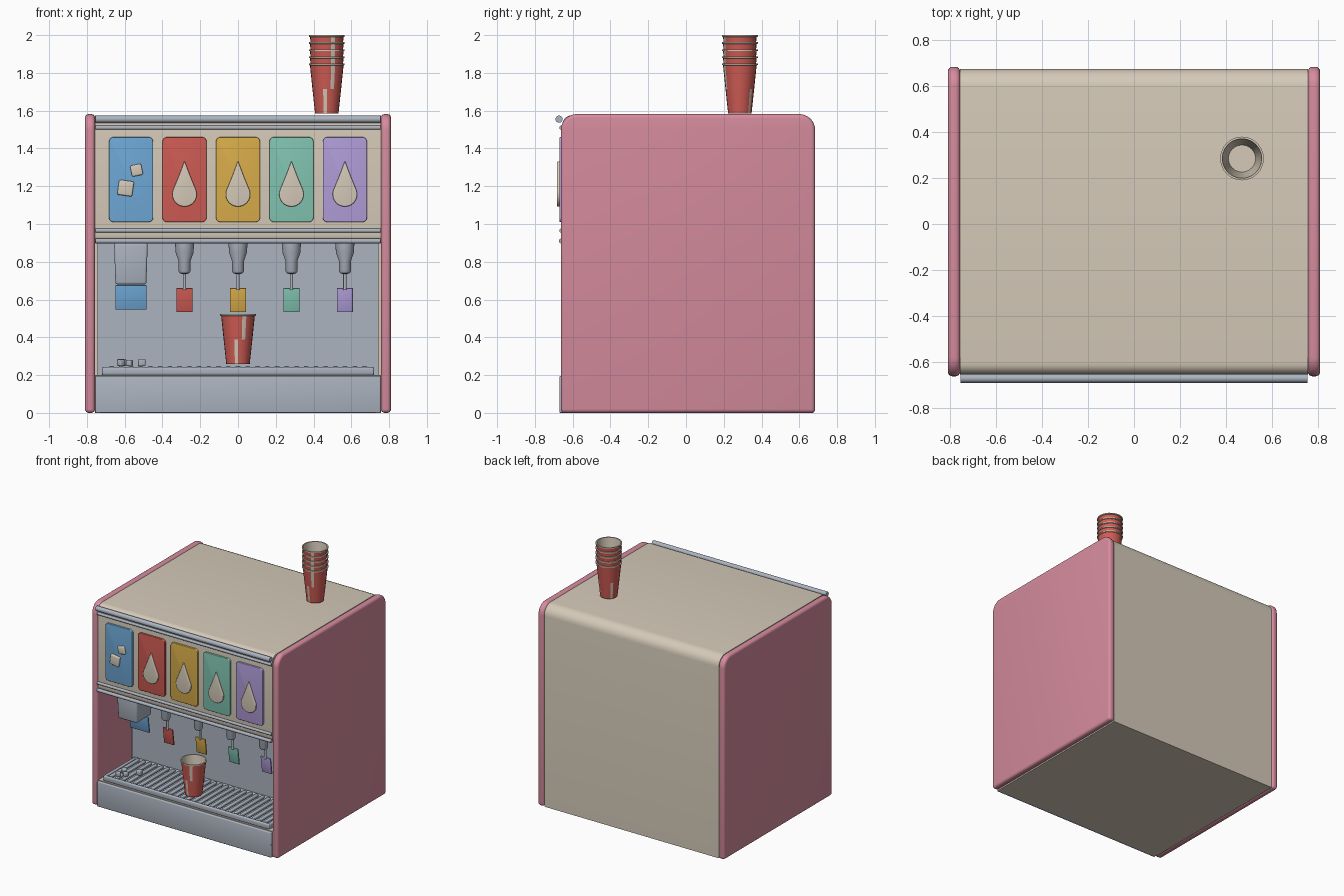
import bpy, bmesh, math
from mathutils import Matrix, Vector

if "Cube" in bpy.data.objects:
    bpy.data.objects.remove(bpy.data.objects["Cube"])


def material(name, *srgb):
    color = [(c / 255 / 12.92 if c < 11 else ((c / 255 + 0.055) / 1.055) ** 2.4) for c in srgb] + [1]
    m = bpy.data.materials.new(name)
    m.use_nodes = True
    m.diffuse_color = color
    m.node_tree.nodes["Principled BSDF"].inputs["Base Color"].default_value = color
    return m


PINK = material("pink", 214, 140, 158)
BEIGE = material("beige", 213, 202, 185)
STEEL = material("steel", 172, 180, 192)
BLUE = material("blue", 112, 170, 217)
RED = material("red", 208, 92, 84)
YELLOW = material("yellow", 219, 175, 75)
TEAL = material("teal", 131, 198, 179)
PURPLE = material("purple", 178, 159, 219)


def finish(bm, name, *mats):
    """Turn a bmesh into a smooth-by-angle object."""
    bmesh.ops.recalc_face_normals(bm, faces=bm.faces)
    mesh = bpy.data.meshes.new(name)
    bm.to_mesh(mesh)
    bm.free()
    ob = bpy.data.objects.new(name, mesh)
    bpy.context.collection.objects.link(ob)
    for m in mats:
        mesh.materials.append(m)
    bpy.ops.object.select_all(action="DESELECT")
    ob.select_set(True)
    bpy.context.view_layer.objects.active = ob
    bpy.ops.object.shade_smooth_by_angle(angle=math.radians(35))
    return ob


def soften(bm, width, segments=3):
    sharp = [e for e in bm.edges if e.calc_face_angle(0) > 1]
    bmesh.ops.bevel(bm, geom=sharp, offset=width, segments=segments, profile=0.5, affect="EDGES")


def box(name, mat, center, size, bevel=0, rot=None, taper=1):
    bm = bmesh.new()
    bmesh.ops.create_cube(bm, size=1)
    for v in bm.verts:
        if v.co.z < 0:
            v.co.x *= taper
            v.co.y *= taper
        v.co *= Vector(size)
    if bevel:
        soften(bm, bevel)
    if rot:
        bm.transform(rot)
    bm.transform(Matrix.Translation(center))
    return finish(bm, name, mat)


def rounded(points, steps=6):
    """Round each (u, v, radius) corner of an outline."""
    out = []
    for i, (u, v, r) in enumerate(points):
        p = Vector((u, v))
        if not r:
            out.append(p)
            continue
        a = p + (Vector(points[i - 1][:2]) - p).normalized() * r
        b = p + (Vector(points[(i + 1) % len(points)][:2]) - p).normalized() * r
        for k in range(steps + 1):
            t = k / steps * math.pi / 2
            out.append(p + (a - p) * (1 - math.sin(t)) + (b - p) * (1 - math.cos(t)))
    return out


def extrude(name, mat, outline, axis, start, end, bevel=0):
    """Extrude an outline along x (outline is y, z) or y (outline is x, z)."""
    bm = bmesh.new()
    place = (lambda u, v: (start, u, v)) if axis == "x" else (lambda u, v: (u, start, v))
    face = bm.faces.new([bm.verts.new(place(u, v)) for u, v in outline])
    ext = bmesh.ops.extrude_face_region(bm, geom=[face])
    shift = Vector((end - start, 0, 0)) if axis == "x" else Vector((0, end - start, 0))
    bmesh.ops.translate(bm, vec=shift, verts=[g for g in ext["geom"] if isinstance(g, bmesh.types.BMVert)])
    bmesh.ops.recalc_face_normals(bm, faces=bm.faces)
    if bevel:
        soften(bm, bevel, 4)
    return finish(bm, name, mat)


def lathe(name, mats, profile, center, sides=24, rule=None):
    """Spin (radius, height) points round z; rule(ring, side) picks the colour."""
    bm = bmesh.new()
    rings = []
    for r, z in profile:
        rings.append([bm.verts.new((r * math.cos(a), r * math.sin(a), z))
                      for a in (2 * math.pi * k / sides for k in range(sides))])
    for i in range(len(rings) - 1):
        for k in range(sides):
            n = (k + 1) % sides
            f = bm.faces.new((rings[i][k], rings[i][n], rings[i + 1][n], rings[i + 1][k]))
            f.material_index = rule(i, k) if rule else 0
    for ring, index in ((rings[0], 0), (rings[-1], len(mats) - 1)):
        bm.faces.new(ring).material_index = index
    bm.transform(Matrix.Translation(center))
    return finish(bm, name, *mats)


def rail(name, y, z, r):
    bm = bmesh.new()
    bmesh.ops.create_cone(bm, cap_ends=True, segments=16, radius1=r, radius2=r, depth=1.51)
    bm.transform(Matrix.Translation((0, y, z)) @ Matrix.Rotation(math.pi / 2, 4, "Y"))
    return finish(bm, name, STEEL)


# Cabinet: one C-shaped side profile with the serving alcove, between two side panels
cabinet = [(-0.65, 0, 0), (0.675, 0, 0), (0.675, 1.575, 0.08), (-0.655, 1.575, 0.05),
           (-0.655, 0.9, 0.04), (-0.24, 0.9, 0), (-0.24, 0.2, 0), (-0.65, 0.2, 0)]
extrude("cabinet", BEIGE, rounded(cabinet), "x", -0.757, 0.757)
panel = rounded([(-0.663, 0, 0), (0.684, 0, 0), (0.684, 1.582, 0.085), (-0.663, 1.582, 0.085)], 8)
for side, sign in (("left", 1), ("right", -1)):
    extrude(side + "_side_panel", PINK, panel, "x", sign * 0.757, sign * 0.81, 0.02)

# Steel cladding and rails
box("alcove_back", STEEL, (0, -0.245, 0.55), (1.49, 0.012, 0.7))
box("base_front", STEEL, (0, -0.658, 0.098), (1.51, 0.024, 0.196), 0.006)
rail("top_rail", -0.672, 1.555, 0.019)
rail("upper_trim", -0.66, 1.51, 0.011)
rail("lower_trim", -0.66, 0.965, 0.011)
rail("bottom_trim", -0.66, 0.91, 0.013)

# Drip tray with a slatted grate
box("drip_tray", STEEL, (0, -0.45, 0.207), (1.44, 0.37, 0.016), 0.005)
for y in (-0.635, -0.265):
    box("tray_lip", STEEL, (0, y, 0.222), (1.44, 0.022, 0.04), 0.008)
for x in (-0.71, 0.71):
    box("tray_end", STEEL, (x, -0.45, 0.222), (0.022, 0.37, 0.04), 0.008)
slats = 27
for i in range(slats):
    x = -0.67 + 1.34 * i / (slats - 1)
    box("grate_slat", STEEL, (x, -0.45, 0.238), (0.026, 0.35, 0.02), 0.006)

# Flavour signs, droplets, nozzles and levers
flavours = [("ice", BLUE), ("red", RED), ("yellow", YELLOW), ("teal", TEAL), ("purple", PURPLE)]
nozzle = [(0.012, 0.735), (0.026, 0.74), (0.032, 0.752), (0.032, 0.805), (0.048, 0.85), (0.05, 0.902)]
for i, (label, mat) in enumerate(flavours):
    x = (i - 2) * 0.283
    w = 0.117
    sign_shape = rounded([(x - w, 1.01, 0.025), (x + w, 1.01, 0.025), (x + w, 1.46, 0.025), (x - w, 1.46, 0.025)])
    extrude(label + "_sign", mat, sign_shape, "y", -0.65, -0.67, 0.005)
    if label == "ice":
        continue
    # Teardrop: lower arc closed by a pointed tip
    cz, r = 1.157, 0.065
    drop = [(x + r * math.cos(a), cz + r * math.sin(a))
            for a in (math.radians(160 + 220 * k / 18) for k in range(19))]
    drop += [(x + 0.03, 1.255), (x, 1.335), (x - 0.03, 1.255)]
    extrude(label + "_droplet", BEIGE, drop, "y", -0.66, -0.684, 0.006)
    lathe(label + "_nozzle", [STEEL], nozzle, (x, -0.49, 0))
    lathe(label + "_lever_rod", [STEEL], [(0.009, 0.65), (0.009, 0.78)], (x, -0.47, 0), 12)
    box(label + "_lever", mat, (x, -0.455, 0.597), (0.085, 0.012, 0.128), 0.003,
        Matrix.Rotation(math.radians(8), 4, "X"))

# Ice cube symbols, chute and flap
for x, z, s, turn in ((-0.595, 1.19, 0.08, 8), (-0.537, 1.285, 0.06, -12)):
    box("ice_symbol", BEIGE, (x, -0.672, z), (s, 0.024, s), 0.008, Matrix.Rotation(math.radians(turn), 4, "Y"))
box("ice_chute", STEEL, (-0.567, -0.47, 0.79), (0.178, 0.2, 0.22), 0.012, None, 0.92)
box("ice_flap", BLUE, (-0.567, -0.41, 0.612), (0.165, 0.012, 0.13), 0.003, Matrix.Rotation(math.radians(8), 4, "X"))

# Loose ice pieces on the grate
for x, y, s in ((-0.615, -0.53, 0.038), (-0.51, -0.495, 0.038), (-0.62, -0.6, 0.034), (-0.575, -0.57, 0.032)):
    box("ice_piece", STEEL, (x, y, 0.248 + s / 2), (s, s, s), 0.007, Matrix.Rotation(x * 9, 4, "Z"))

# Paper cups: red outside with a few pale streaks, pale lip and lining
cup_profile = [(0.062, 0), (0.076, 0.13), (0.089, 0.255), (0.095, 0.257), (0.095, 0.265),
               (0.086, 0.265), (0.059, 0.008)]


def cup(name, center):
    def colour(ring, k):
        return 1 if ring > 1 or (ring == 0 and k in (3, 9, 17)) or (ring == 1 and k == 19) else 0
    lathe(name, [RED, BEIGE], cup_profile, center, 24, colour)


cup("serving_cup", (0, -0.55, 0.258))
for i in range(5):
    cup("stacked_cup", (0.47, 0.285, 1.585 + 0.0375 * i))
